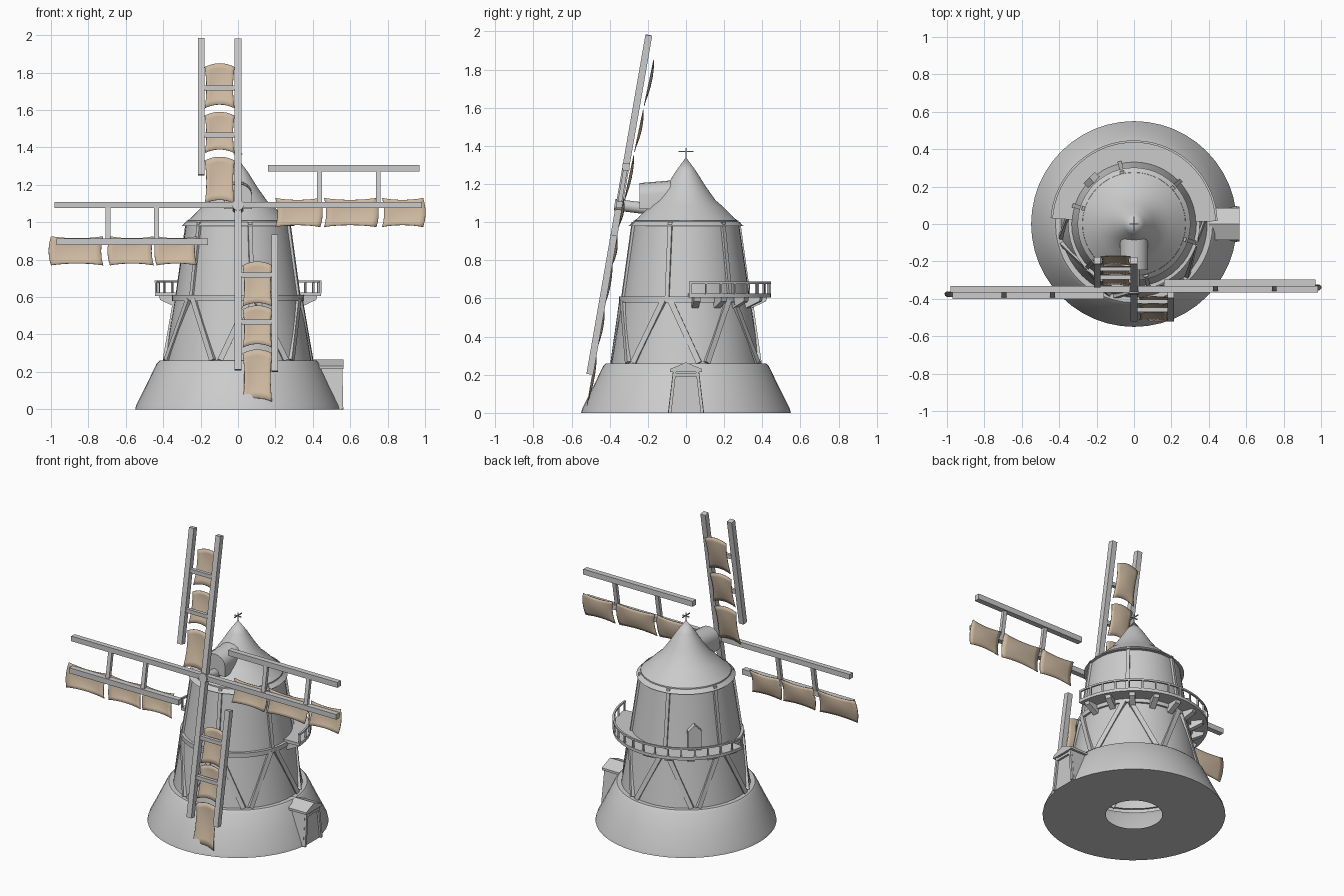
import bpy, bmesh, math
from mathutils import Vector, Matrix

if "Cube" in bpy.data.objects:
    bpy.data.objects.remove(bpy.data.objects["Cube"])

cloth = bpy.data.materials.new("sail_cloth")
cloth.diffuse_color = (0.62, 0.49, 0.36, 1)
cloth.use_nodes = True
cloth.node_tree.nodes["Principled BSDF"].inputs["Base Color"].default_value = cloth.diffuse_color


def finish(name, bm, smooth=None, mat=None):
    bmesh.ops.recalc_face_normals(bm, faces=bm.faces)
    me = bpy.data.meshes.new(name)
    bm.to_mesh(me)
    bm.free()
    ob = bpy.data.objects.new(name, me)
    bpy.context.collection.objects.link(ob)
    if mat:
        me.materials.append(mat)
    if smooth:
        bpy.ops.object.select_all(action='DESELECT')
        ob.select_set(True)
        bpy.context.view_layer.objects.active = ob
        bpy.ops.object.shade_smooth_by_angle(angle=math.radians(smooth))
    return ob


def polar(r, deg, z):
    a = math.radians(deg)
    return Vector((r * math.cos(a), r * math.sin(a), z))


def sweep(name, profile, start=0, end=360, n=48, closed=False, smooth=40):
    """Turn an (r, z) profile around the z axis."""
    bm = bmesh.new()
    full = end - start == 360
    rows = [[bm.verts.new(polar(r, start + (end - start) * i / n, z)) for r, z in profile]
            for i in range(n if full else n + 1)]
    m = len(profile)
    for i in range(n):
        a, b = rows[i], rows[(i + 1) % len(rows)]
        for j in range(m if closed else m - 1):
            k = (j + 1) % m
            bm.faces.new((a[j], b[j], b[k], a[k]))
    if closed and not full:
        bm.faces.new(rows[0])
        bm.faces.new(rows[-1])
    bmesh.ops.remove_doubles(bm, verts=bm.verts, dist=1e-5)
    return finish(name, bm, smooth)


def bar(bm, p, q, w, d, ref=(0, 1, 0)):
    """Rectangular beam from p to q; d is its depth along ref."""
    p, q = Vector(p), Vector(q)
    t = (q - p).normalized()
    side = t.cross(Vector(ref)).normalized()
    up = side.cross(t)
    m = Matrix((side * w, up * d, t * (q - p).length)).transposed().to_4x4()
    bmesh.ops.create_cube(bm, size=1, matrix=Matrix.Translation((p + q) / 2) @ m)


def hull(name, pts):
    bm = bmesh.new()
    for p in pts:
        bm.verts.new(p)
    bmesh.ops.convex_hull(bm, input=bm.verts)
    bmesh.ops.dissolve_limit(bm, angle_limit=0.02, verts=bm.verts, edges=bm.edges)
    return finish(name, bm)


# base, tower, belt, cap
sweep("base", [(.17, 0), (.55, 0), (.545, .02), (.49, .13), (.435, .245), (.42, .26), (.38, .26)])
sweep("tower", [(.395, .24), (.335, .6), (.275, 1.01)])
sweep("belt", [(.33, .58), (.352, .58), (.352, .61), (.33, .61)], closed=True)
sweep("cap", [(.26, .985), (.302, .98), (.25, 1.025), (.19, 1.085), (.155, 1.115),
              (.105, 1.185), (.055, 1.265), (0, 1.34)])

# timber braces on the lower tower and battens on the upper tower
bm = bmesh.new()
for i in range(6):
    top = -17 + 60 * i
    for s in (-1, 1):
        low = top + s * 27
        bar(bm, polar(.395, low, .262), polar(.342, top + s * 3, .59), .03, .025, polar(1, (top + low) / 2, 0))
    bar(bm, polar(.337, top, .6), polar(.28, top, 1), .022, .02, polar(1, top, 0))
finish("tower_timbers", bm)

# rear gallery: deck, rail, posts, brackets
A0, A1 = 2, 176
sweep("gallery_deck", [(.32, .605), (.445, .605), (.445, .625), (.32, .625)], A0, A1, 32, True, 30)
sweep("gallery_rail", [(.435, .677), (.447, .677), (.447, .688), (.435, .688)], A0, A1, 32, True, 30)
bm = bmesh.new()
for i in range(17):
    a = A0 + 1 + (A1 - A0 - 2) * i / 16
    bar(bm, polar(.441, a, .62), polar(.441, a, .68), .01, .01, polar(1, a, 0))
finish("gallery_posts", bm)
for i in range(9):
    a = A0 + 6 + (A1 - A0 - 12) * i / 8
    hull("gallery_bracket", [polar(r, a + s * 1.4 * .4 / r * 1.8, z)
                             for s in (-1, 1) for r, z in ((.33, .605), (.425, .605), (.42, .585), (.345, .55), (.33, .55))])

# gallery door on the upper tower
R = Matrix.Rotation(math.radians(134), 3, 'Z')
hull("gallery_door", [R @ Vector((x, y, z)) for x in (.26, .345)
                      for y, z in ((-.042, .61), (.042, .61), (.042, .75), (0, .79), (-.042, .75))])

# entrance porch on the right
hull("porch", [(x, s * y, z) for s in (-1, 1)
               for x, y, z in ((.4, .095, 0), (.55, .095, 0), (.545, .068, .225), (.4, .068, .225))])
hull("porch_roof", [(x, y, z) for x, dz in ((.4, 0), (.565, 0))
                    for y, z in ((-.085, .215), (.085, .215), (.085, .23), (0, .265), (-.085, .23))])
bm = bmesh.new()
for s in (-1, 1):
    bar(bm, (.555, s * .085, 0), (.55, s * .06, .215), .016, .016, (1, 0, 0))
bar(bm, (.551, -.062, .2), (.551, .062, .2), .016, .016, (1, 0, 0))
finish("porch_frame", bm)

# rounded hood over the shaft
bm = bmesh.new()
prof = [(-.075, 1.07)] + [(-.075 * math.cos(t * math.pi / 8), 1.14 + .065 * math.sin(t * math.pi / 8))
                          for t in range(9)] + [(.075, 1.07)]
ends = [[bm.verts.new((x, y, z + dz * (z > 1.1))) for x, z in prof] for y, dz in ((-.245, 0), (-.03, .018))]
for e in ends:
    bm.faces.new(e)
for j in range(len(prof)):
    k = (j + 1) % len(prof)
    bm.faces.new((ends[0][j], ends[0][k], ends[1][k], ends[1][j]))
finish("cap_hood", bm, 40)

# weather vane
bm = bmesh.new()
bar(bm, (0, 0, 1.33), (0, 0, 1.388), .006, .006)
bar(bm, (0, -.04, 1.37), (0, .04, 1.37), .006, .006, (0, 0, 1))
bar(bm, (-.025, 0, 1.365), (.025, 0, 1.365), .006, .006)
finish("weather_vane", bm)

# shaft
bm = bmesh.new()
bmesh.ops.create_cone(bm, cap_ends=True, segments=16, radius1=.03, radius2=.03, depth=.2,
                      matrix=Matrix.Translation((0, -.275, 1.08)) @ Matrix.Rotation(math.radians(83), 4, 'X'))
finish("sail_shaft", bm, 40)


# sails lie in a plane leaning back by about ten degrees
def on_plane(x, z, back=0):
    return Vector((x, -.35 + .174 * (z - 1.09) + back, z))


bm = bmesh.new()
bar(bm, on_plane(0, .21), on_plane(0, 1.98), .036, .036)
bar(bm, on_plane(-.98, 1.092), on_plane(.985, 1.092), .034, .034)
for k in range(4):
    c, s = [(1, 0), (0, 1), (-1, 0), (0, -1)][k]
    L = 1.0 if k % 2 == 0 else 1.09

    def arm(u, v):   # u sideways, v outward; quarter turns
        return on_plane(u * c - v * s, 1.092 + u * s + v * c)
    bar(bm, arm(-.197, .16), arm(-.197, .89 * L), .036, .036)
    for v in (.375, .625) if k in (0, 2) else ((.435, .695) if k == 1 else (.435, .75)):
        bar(bm, arm(-.19, v), arm(0, v), .026, .022)
finish("sail_frame", bm)


# cloth panels: pinched sides, bowed ends
def panel(x0, x1, z0, z1, upright, back):
    bm = bmesh.new()
    n = 8
    cx, cz, hx, hz = (x0 + x1) / 2, (z0 + z1) / 2, (x1 - x0) / 2, (z1 - z0) / 2
    g = []
    for i in range(n + 1):
        row = []
        for j in range(n + 1):
            u, v = 2 * i / n - 1, 2 * j / n - 1
            if upright:
                x = cx + hx * u * (1 - .12 * (1 - v * v))
                z = cz + hz * v + .02 * (1 - u * u) - .01
            else:
                x = cx + hx * u - math.copysign(.012, -cx) * (1 - v * v)
                z = cz + hz * v * (1 - .14 * (1 - u * u))
            row.append(bm.verts.new(on_plane(x, z, back(z) + .012 * (1 - u * u) * (1 - v * v))))
        g.append(row)
    for i in range(n):
        for j in range(n):
            bm.faces.new((g[i][j], g[i + 1][j], g[i + 1][j + 1], g[i][j + 1]))
    ob = finish("sail_cloth", bm, 60, cloth)
    ob.modifiers.new("thickness", 'SOLIDIFY').thickness = .004


for z0, z1 in ((1.11, 1.34), (1.38, 1.58), (1.62, 1.84)):
    panel(-.178, -.018, z0, z1, True, lambda z: .02 + .035 * (z - 1.1))
for z0, z1 in ((.56, .78), (.34, .545), (.05, .31)):
    panel(.025, .183, z0, z1, True, lambda z: .012)
for x0, x1 in ((-1, -.72), (-.685, -.45), (-.435, -.22)):
    panel(x0, x1, .77, .925, False, lambda z: .015)
for x0, x1 in ((.2, .44), (.46, .74), (.77, .99)):
    panel(x0, x1, .975, 1.13, False, lambda z: .015)
